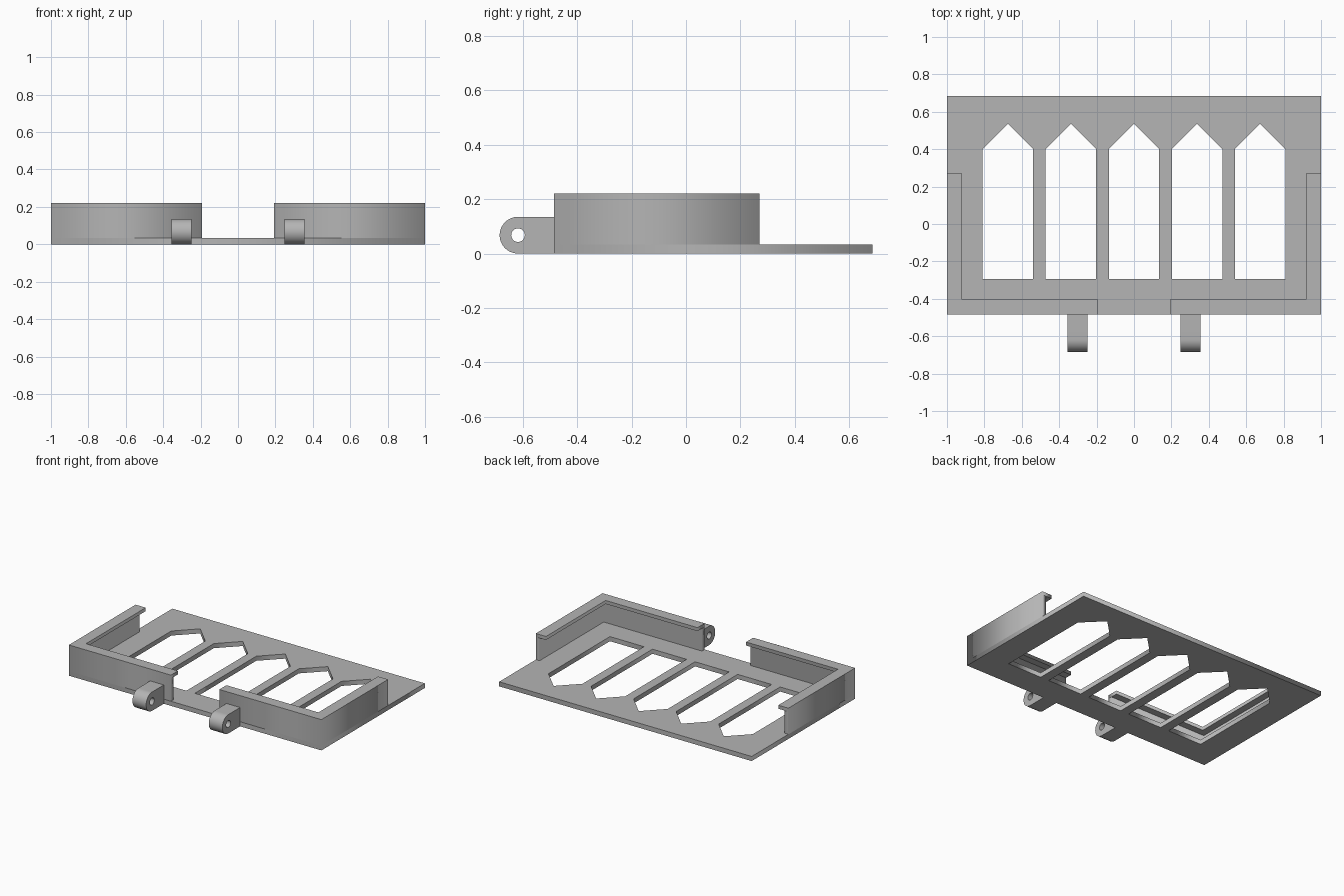
import bpy
import bmesh
from math import pi, sin, cos, radians
from mathutils import Matrix

cube = bpy.data.objects.get("Cube")
if cube:
    bpy.data.objects.remove(cube, do_unlink=True)

grey = bpy.data.materials.new("plain grey")
grey.use_nodes = True
COLOUR = (0.46, 0.46, 0.46, 1)
grey.diffuse_color = COLOUR
grey.node_tree.nodes["Principled BSDF"].inputs["Base Color"].default_value = COLOUR

FRONT, BACK = -0.485, 0.685
PLATE, TOP = 0.033, 0.22
WALL, LIP, LIP_THICK = 0.03, 0.08, 0.025


def extruded(name, outlines, depth, matrix):
    """Fill closed 2D outlines (inner ones become holes) and extrude them."""
    curve = bpy.data.curves.new(name, "CURVE")
    curve.dimensions = "2D"
    curve.fill_mode = "BOTH"
    curve.extrude = depth / 2
    for points in outlines:
        spline = curve.splines.new("POLY")
        spline.points.add(len(points) - 1)
        for p, (x, y) in zip(spline.points, points):
            p.co = (x, y, 0, 1)
        spline.use_cyclic_u = True
    temp = bpy.data.objects.new(name + " outline", curve)
    bpy.context.collection.objects.link(temp)
    bpy.context.view_layer.update()
    mesh = bpy.data.meshes.new_from_object(
        temp.evaluated_get(bpy.context.evaluated_depsgraph_get()))
    bpy.data.objects.remove(temp, do_unlink=True)
    mesh.name = name
    mesh.transform(matrix)
    bm = bmesh.new()
    bm.from_mesh(mesh)
    bmesh.ops.remove_doubles(bm, verts=bm.verts, dist=0.0001)
    bmesh.ops.recalc_face_normals(bm, faces=bm.faces)
    bm.to_mesh(mesh)
    bm.free()
    mesh.materials.clear()
    mesh.materials.append(grey)
    obj = bpy.data.objects.new(name, mesh)
    bpy.context.collection.objects.link(obj)
    return obj


def arc(cx, cy, r, start, end, steps):
    angles = [start + (end - start) * i / steps for i in range(steps + 1)]
    return [(cx + r * cos(a), cy + r * sin(a)) for a in angles]


# Base plate with five pointed windows
outlines = [[(-1, FRONT), (1, FRONT), (1, BACK), (-1, BACK)]]
for i in range(-2, 3):
    c, h = i * 0.337, 0.135
    outlines.append([(c - h, -0.295), (c + h, -0.295), (c + h, 0.4),
                     (c, 0.535), (c - h, 0.4)])
extruded("base_plate", outlines, PLATE, Matrix.Translation((0, 0, PLATE / 2)))


def corner_strip(side, width):
    """L-shaped plan of one corner, running along the front and the side."""
    gap, end = 0.192, 0.27
    plan = [(gap, FRONT), (1, FRONT), (1, end), (1 - width, end),
            (1 - width, FRONT + width), (gap, FRONT + width)]
    return [(side * x, y) for x, y in plan]


# Corner walls with an inward lip, and hinge lugs, on both sides
R = 0.0675
upright = Matrix(((0, 0, 1, 0), (1, 0, 0, 0), (0, 1, 0, 0), (0, 0, 0, 1)))
for side, word in ((1, "left"), (-1, "right")):
    low, high = PLATE, TOP - LIP_THICK
    extruded(word + "_wall", [corner_strip(side, WALL)], high - low,
             Matrix.Translation((0, 0, (low + high) / 2)))
    extruded(word + "_lip", [corner_strip(side, LIP)], LIP_THICK,
             Matrix.Translation((0, 0, TOP - LIP_THICK / 2)))

    cy = -0.685 + R
    body = [(FRONT, 0), (FRONT, 2 * R)] + arc(cy, R, R, pi / 2, 3 * pi / 2, 24)
    hole = arc(cy, R, 0.025, 0, 2 * pi, 24)[:-1]
    lug = extruded(word + "_hinge_lug", [body, hole], 0.108,
                   Matrix.Translation((side * 0.302, 0, 0)) @ upright)
    bpy.ops.object.select_all(action="DESELECT")
    lug.select_set(True)
    bpy.context.view_layer.objects.active = lug
    bpy.ops.object.shade_smooth_by_angle(angle=radians(30))
